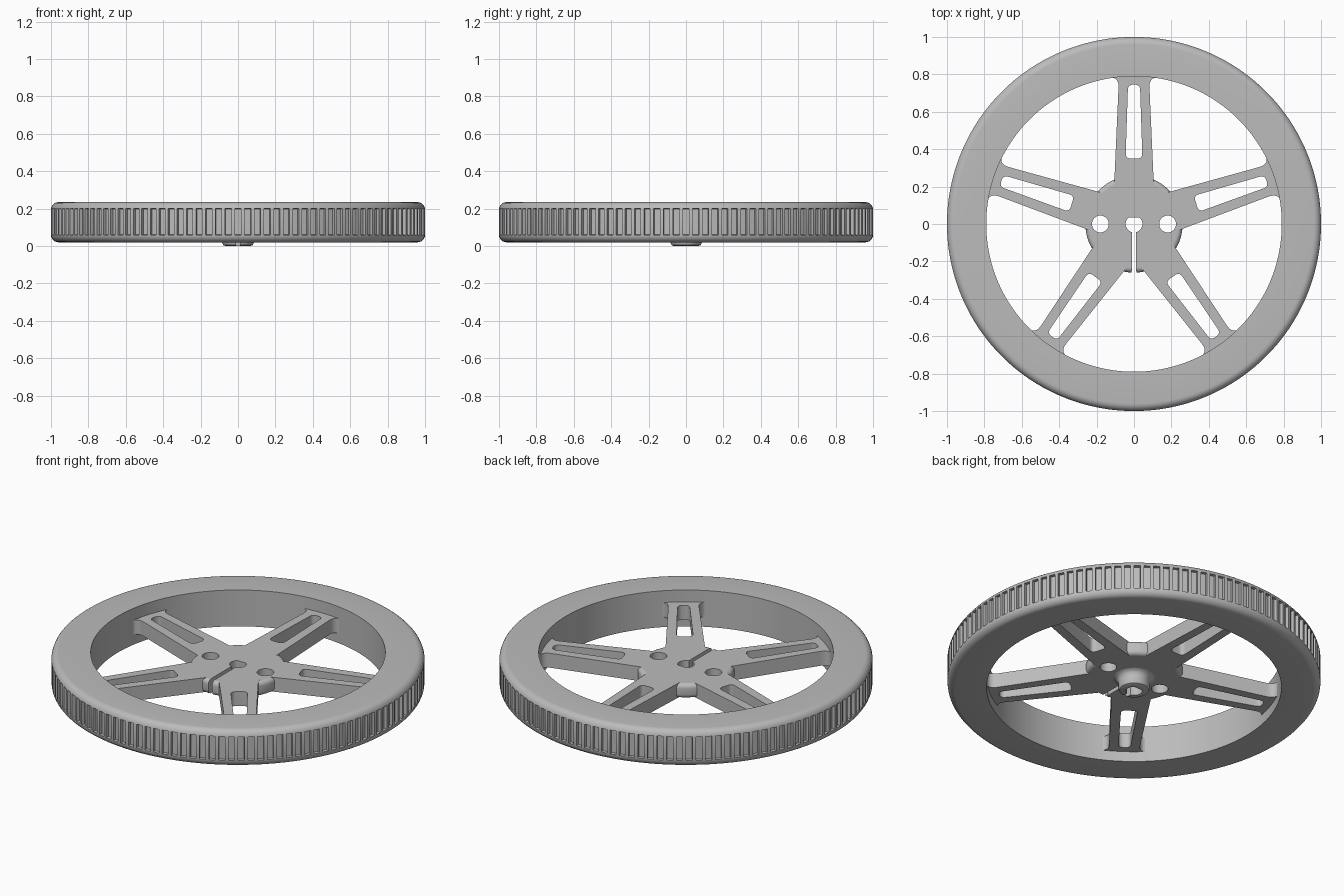
import bpy, bmesh
from math import sin, cos, asin, pi, radians
from mathutils import Vector, Matrix

cube = bpy.data.objects.get("Cube")
if cube:
    bpy.data.objects.remove(cube)

grey = bpy.data.materials.new("plain_grey")
grey.use_nodes = True
grey.diffuse_color = (0.5, 0.5, 0.5, 1)
grey.node_tree.nodes["Principled BSDF"].inputs["Base Color"].default_value = (0.5, 0.5, 0.5, 1)

PLATE_BOTTOM, PLATE_TOP = 0.08, 0.165
HUB_R, HUB_FLAT_R, RIM_IN = 0.26, 0.235, 0.79
BORE_R, BORE_FLAT, SLIT = 0.045, 0.035, 0.012
GAPS = [radians(-90 + 72 * i) for i in range(5)]


def polar(r, a):
    return Vector((r * cos(a), r * sin(a)))


def steps(a, b, n):
    return [a + (b - a) * i / n for i in range(n + 1)]


def soft(a, corner, b, n=6):
    """Rounded corner from a to b."""
    return [a * (1 - t) ** 2 + corner * 2 * t * (1 - t) + b * t * t for t in steps(0, 1, n)]


def turn(points, angle):
    rot = Matrix.Rotation(angle, 2)
    return [rot @ p for p in points]


def finish(obj, angle=35):
    obj.data.materials.clear()
    obj.data.materials.append(grey)
    bpy.ops.object.select_all(action='DESELECT')
    obj.select_set(True)
    bpy.context.view_layer.objects.active = obj
    bpy.ops.object.shade_smooth_by_angle(angle=radians(angle))


def new_object(name, bm):
    bmesh.ops.recalc_face_normals(bm, faces=bm.faces[:])
    mesh = bpy.data.meshes.new(name)
    bm.to_mesh(mesh)
    bm.free()
    obj = bpy.data.objects.new(name, mesh)
    bpy.context.collection.objects.link(obj)
    finish(obj)
    return obj


def loft(bm, loops, closed, caps):
    """Skin a row of equal loops; closed joins the last loop to the first."""
    rows = [[bm.verts.new(p) for p in loop] for loop in loops]
    n = len(rows[0])
    pairs = list(zip(rows, rows[1:])) + ([(rows[-1], rows[0])] if closed else [])
    for a, b in pairs:
        for i in range(n):
            j = (i + 1) % n
            bm.faces.new((a[i], a[j], b[j], b[i]))
    if caps:
        bm.faces.new(rows[0])
        bm.faces.new(rows[-1])


def bore():
    """Flat-sided shaft hole, opening towards local +x."""
    start = asin(SLIT / BORE_R)
    pts = [polar(BORE_R, a) for a in steps(-start, start - 2 * pi, 40)]
    return [Vector((max(p.x, -BORE_FLAT), p.y)) for p in pts]


# Rim: lathed ring with rounded shoulders and pockets around the tread
FILLET, LOW, HIGH = 0.04, 0.02, 0.235
profile = [(RIM_IN, LOW)]
profile += [(1 - FILLET + FILLET * cos(a), LOW + FILLET + FILLET * sin(a))
            for a in steps(-pi / 2, 0, 6)]
profile += [(1, 0.2)]
profile += [(1 - FILLET + FILLET * cos(a), HIGH - FILLET + FILLET * sin(a))
            for a in steps(0, pi / 2, 6)][1:]
profile += [(RIM_IN, HIGH)]
COUNT, SHARE = 120, 0.65
angles = []
for i in range(COUNT):
    angles += [2 * pi * (i - SHARE / 2) / COUNT, 2 * pi * (i + SHARE / 2) / COUNT]
bm = bmesh.new()
loft(bm, [[(r * cos(a), r * sin(a), z) for r, z in profile] for a in angles], True, False)
bmesh.ops.recalc_face_normals(bm, faces=bm.faces[:])
pitch = 2 * pi / COUNT
pockets = []
for f in bm.faces:
    c = f.calc_center_median()
    if c.xy.length > 0.99 and f.calc_area() > 0.1 * pitch * 0.5 and abs(c.z - 0.13) < 0.03:
        offset = c.xy.angle_signed(Vector((1, 0))) / pitch
        if abs(offset - round(offset)) < 0.1:
            pockets.append(f)
bmesh.ops.inset_individual(bm, faces=pockets, thickness=0.001, depth=-0.018)
new_object("rim", bm)


# Spoke plate: a disc with five openings, five slots and two bolt holes
def opening(slotted):
    t0 = radians(36) - asin(0.106 / HUB_FLAT_R)
    out = RIM_IN + 0.005
    t1 = radians(36) - asin(0.08 / out)
    first = asin(SLIT / HUB_FLAT_R) if slotted else 0.01
    half = [polar(HUB_FLAT_R, a) for a in steps(first, t0, 4)]
    corner = polar(out, t1)
    back = corner + (half[-1] - corner).normalized() * 0.06
    half += soft(back, corner, polar(out, t1 - 0.075))
    half += [polar(out, a) for a in steps(t1 - 0.075, 0, 14)][1:]
    mirror = [Vector((p.x, -p.y)) for p in reversed(half[:-1])]
    return half + mirror + (bore() if slotted else [])


def slot():
    box = [Vector(p) for p in ((0.35, -0.045), (0.745, -0.032), (0.745, 0.032), (0.35, 0.045))]
    pts = []
    for i, c in enumerate(box):
        before = (box[i - 1] - c).normalized() * 0.028
        after = (box[(i + 1) % 4] - c).normalized() * 0.028
        pts += soft(c + before, c, c + after)
    return pts


def circle(r, x=0, n=32):
    return [polar(r, 2 * pi * i / n) + Vector((x, 0)) for i in range(n)]


outlines = [circle(0.81, n=120), circle(0.045, 0.18), circle(0.045, -0.18)]
for i, gap in enumerate(GAPS):
    outlines.append(turn(opening(i == 0), gap))
    outlines.append(turn(slot(), gap + radians(36)))

curve = bpy.data.curves.new("spoke_plate", 'CURVE')
curve.dimensions = '2D'
curve.fill_mode = 'BOTH'
curve.extrude = (PLATE_TOP - PLATE_BOTTOM) / 2
for pts in outlines:
    spline = curve.splines.new('POLY')
    spline.points.add(len(pts) - 1)
    for sp, p in zip(spline.points, pts):
        sp.co = (p.x, p.y, 0, 1)
    spline.use_cyclic_u = True
plate = bpy.data.objects.new("spoke_plate", curve)
plate.location.z = (PLATE_TOP + PLATE_BOTTOM) / 2
bpy.context.collection.objects.link(plate)
bpy.ops.object.select_all(action='DESELECT')
plate.select_set(True)
bpy.context.view_layer.objects.active = plate
bpy.ops.object.convert(target='MESH')
plate = bpy.context.view_layer.objects.active
bm = bmesh.new()
bm.from_mesh(plate.data)
bmesh.ops.remove_doubles(bm, verts=bm.verts[:], dist=0.00005)
bmesh.ops.recalc_face_normals(bm, faces=bm.faces[:])
bm.to_mesh(plate.data)
bm.free()
finish(plate)

# Hub edge: rounded lips between the spokes, split at the slit
E = HUB_R - HUB_FLAT_R
lip = [(HUB_FLAT_R - 0.002, PLATE_BOTTOM)]
lip += [(HUB_FLAT_R + E * cos(a), PLATE_BOTTOM + E + E * sin(a)) for a in steps(-pi / 2, 0, 5)]
lip += [(HUB_FLAT_R + E * cos(a), PLATE_TOP - E + E * sin(a)) for a in steps(0, pi / 2, 5)]
lip += [(HUB_FLAT_R - 0.002, PLATE_TOP)]
reach, split = radians(12.5), asin(SLIT / 0.25)
bm = bmesh.new()
for i, gap in enumerate(GAPS):
    spans = [(-reach, -split), (split, reach)] if i == 0 else [(-reach, reach)]
    for a0, a1 in spans:
        loft(bm, [[(r * cos(gap + a), r * sin(gap + a), z) for r, z in lip]
                  for a in steps(a0, a1, 8)], False, True)
new_object("hub_lips", bm)

# Boss: flared collar under the hub, split by the slit
bm = bmesh.new()
layers = []
for r, z in ((0.066, 0), (0.078, 0.005), (0.085, 0.018), (0.085, 0.05),
             (0.09, 0.065), (0.1, 0.076), (0.115, 0.081), (0.115, 0.085)):
    s = asin(SLIT / r)
    ring = [polar(r, a) for a in steps(s, 2 * pi - s, 48)] + bore()
    layers.append([(p.x, p.y, z) for p in turn(ring, -pi / 2)])
loft(bm, layers, False, True)
new_object("shaft_boss", bm)
